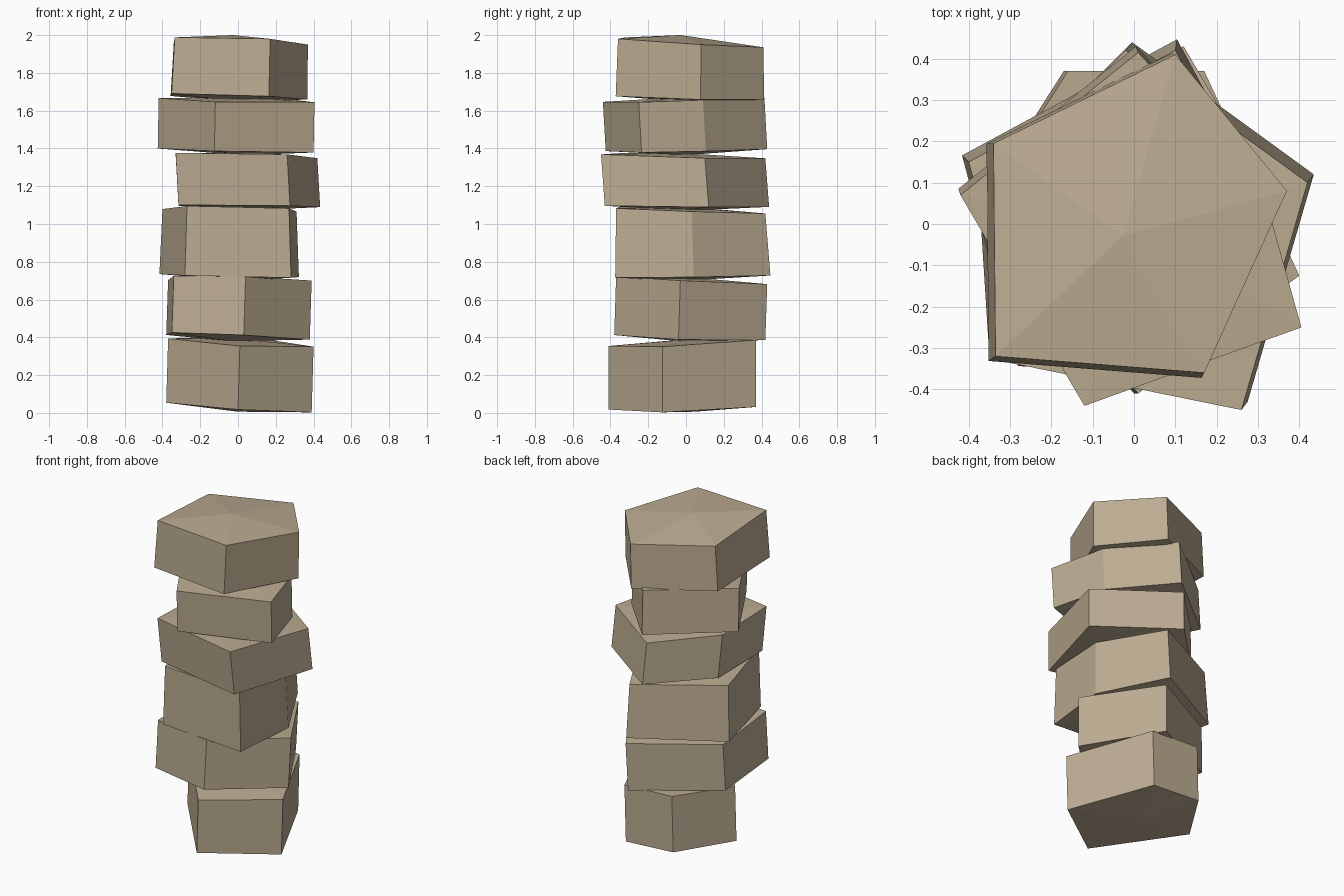
import bpy
import bmesh
from mathutils import Vector

# Remove the default cube only
default_cube = bpy.data.objects.get("Cube")
if default_cube:
    bpy.data.objects.remove(default_cube, do_unlink=True)


def make_material(name, colour):
    material = bpy.data.materials.new(name)
    material.use_nodes = True
    material.diffuse_color = colour
    shader = material.node_tree.nodes["Principled BSDF"]
    shader.inputs["Base Color"].default_value = colour
    shader.inputs["Roughness"].default_value = 0.9
    return material


sandstone = make_material("sandstone", (0.5, 0.41, 0.285, 1))


def plane_height(plane, point):
    """Height of a tilted plane: centre height, slope along x, slope along y."""
    centre, slope_x, slope_y = plane
    return centre + slope_x * point.x + slope_y * point.y


def add_ring(bm, outline, plane):
    return [bm.verts.new((p.x, p.y, plane_height(plane, p))) for p in outline]


def add_fan(bm, ring, apex):
    """Close a ring of vertices with triangles meeting at an apex."""
    centre = bm.verts.new(apex)
    for current, following in zip(ring, ring[1:] + ring[:1]):
        bm.faces.new((current, following, centre))


def apex_point(outline, plane, lift, offset=(0, 0)):
    middle = sum(outline, Vector((0, 0))) / len(outline) + Vector(offset)
    return (middle.x, middle.y, plane_height(plane, middle) + lift)


def make_block(name, outline, top, bottom, shift=(0, 0), flare=1,
               crown=0.015, crown_offset=(0, 0)):
    """Rough five-sided stone with tilted ends and slightly domed caps."""
    upper = [Vector(p) for p in outline]
    lower = [p * flare + Vector(shift) for p in upper]
    bm = bmesh.new()
    top_ring = add_ring(bm, upper, top)
    bottom_ring = add_ring(bm, lower, bottom)
    for i in range(len(upper)):
        j = (i + 1) % len(upper)
        bm.faces.new((bottom_ring[i], bottom_ring[j], top_ring[j], top_ring[i]))
    add_fan(bm, top_ring, apex_point(upper, top, crown, crown_offset))
    add_fan(bm, bottom_ring, apex_point(lower, bottom, -0.025))
    bmesh.ops.recalc_face_normals(bm, faces=bm.faces[:])
    mesh = bpy.data.meshes.new(name)
    bm.to_mesh(mesh)
    bm.free()
    mesh.materials.append(sandstone)
    block = bpy.data.objects.new(name, mesh)
    bpy.context.collection.objects.link(block)
    return block


# Stacked stones from the ground up, outlines run from the front vertex round
make_block("base_stone",
           [(0.01, -0.41), (0.4, -0.125), (0.17, 0.37), (-0.16, 0.37), (-0.37, 0.04)],
           top=(0.375, -0.045, 0.05), bottom=(0.03, -0.06, 0.03),
           shift=(-0.01, 0))

make_block("second_stone",
           [(0.04, -0.37), (0.39, -0.03), (0.12, 0.43), (-0.37, 0.16), (-0.34, -0.31)],
           top=(0.705, -0.015, -0.05), bottom=(0.402, -0.04, -0.03),
           shift=(-0.01, -0.01))

make_block("third_stone",
           [(0.27, -0.37), (0.31, 0.03), (0.1, 0.42), (-0.4, 0.15), (-0.27, -0.34)],
           top=(1.075, -0.025, -0.04), bottom=(0.725, -0.02, 0.01),
           shift=(0, 0.01), flare=1.04)

make_block("fourth_stone",
           [(0.26, -0.45), (0.42, 0.1), (-0.02, 0.42), (-0.33, 0.11), (-0.33, -0.33)],
           top=(1.36, -0.02, -0.03), bottom=(1.095, -0.01, -0.01),
           shift=(0.015, 0.02))

make_block("fifth_stone",
           [(-0.12, -0.44), (0.405, -0.25), (0.31, 0.09), (0.01, 0.415), (-0.42, 0.07)],
           top=(1.658, -0.015, 0.03), bottom=(1.39, -0.02, 0.015),
           shift=(-0.005, 0.015))

make_block("cap_stone",
           [(0.17, -0.36), (0.37, 0.08), (0.1, 0.41), (-0.34, 0.195), (-0.335, -0.32)],
           top=(1.962, -0.02, -0.06), bottom=(1.672, -0.03, -0.025),
           shift=(-0.01, -0.005), flare=1.02,
           crown=0.036, crown_offset=(-0.02, -0.03))
